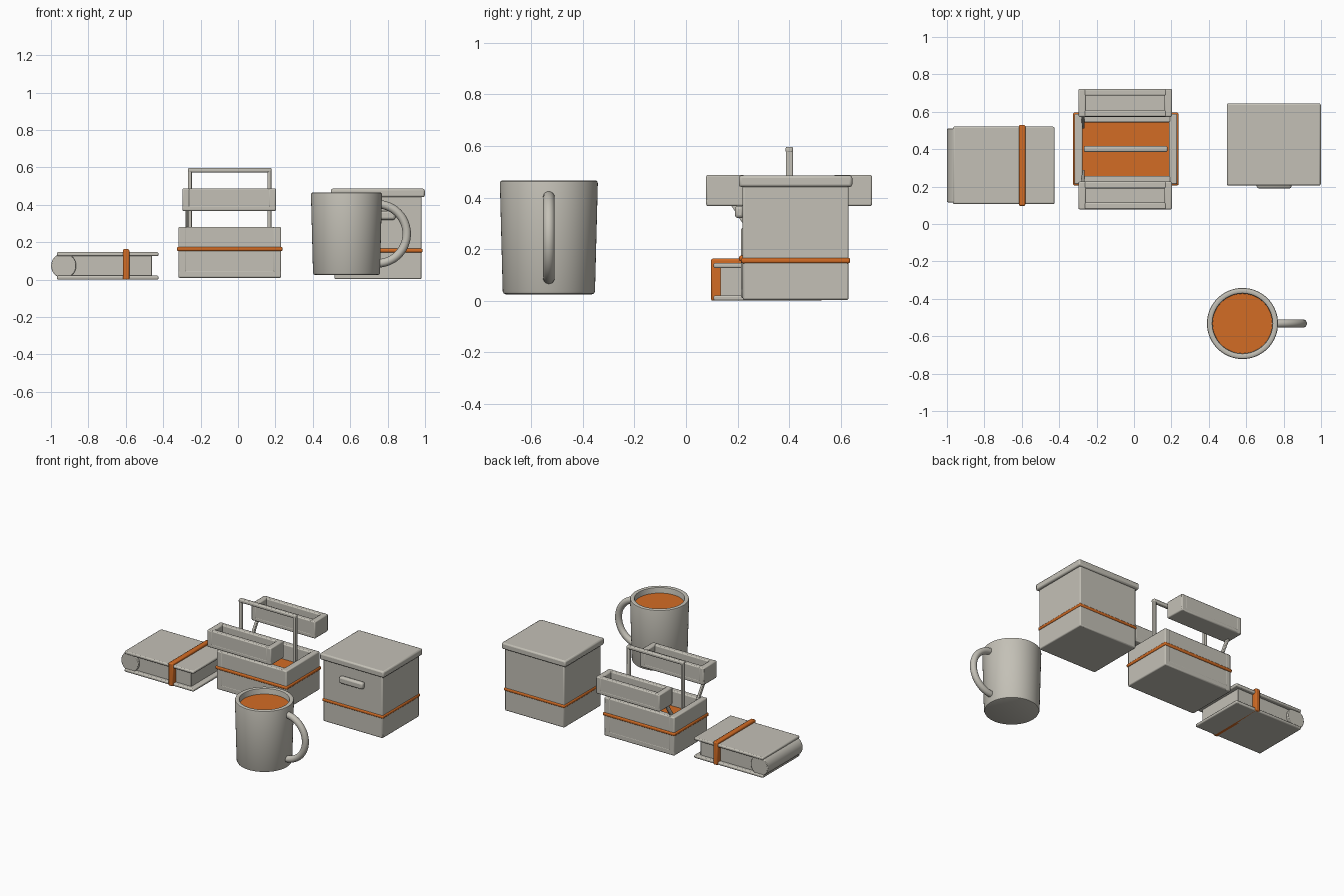
import bpy, bmesh, math
from mathutils import Matrix, Vector

if "Cube" in bpy.data.objects:
    bpy.data.objects.remove(bpy.data.objects["Cube"])


def material(name, rgb):
    m = bpy.data.materials.new(name)
    m.diffuse_color = (*rgb, 1)
    m.use_nodes = True
    m.node_tree.nodes["Principled BSDF"].inputs["Base Color"].default_value = m.diffuse_color
    return m


GREY = material("warm grey", (0.55, 0.53, 0.47))
ORANGE = material("orange", (0.65, 0.15, 0.018))


def finish(name, bm, mat, bevel=0.0):
    bmesh.ops.recalc_face_normals(bm, faces=bm.faces[:])
    me = bpy.data.meshes.new(name)
    bm.to_mesh(me)
    bm.free()
    me.materials.append(mat)
    ob = bpy.data.objects.new(name, me)
    bpy.context.collection.objects.link(ob)
    if bevel:
        mod = ob.modifiers.new("soft edges", 'BEVEL')
        mod.width, mod.segments, mod.limit_method = bevel, 2, 'ANGLE'
    bpy.ops.object.select_all(action='DESELECT')
    ob.select_set(True)
    bpy.context.view_layer.objects.active = ob
    bpy.ops.object.shade_smooth_by_angle(angle=math.radians(35))
    return ob


def box(name, x, y, z, mat=GREY, bevel=0.007):
    """Box from (min, max) ranges on each axis."""
    bm = bmesh.new()
    bmesh.ops.create_cube(bm, size=1)
    for v in bm.verts:
        v.co = [r[0] + (c + 0.5) * (r[1] - r[0]) for c, r in zip(v.co, (x, y, z))]
    return finish(name, bm, mat, bevel)


def lathe(name, profile, centre, mat, steps=64):
    """Spin an (r, z) profile round the vertical axis."""
    bm = bmesh.new()
    vs = [bm.verts.new((r, 0, z)) for r, z in profile]
    es = [bm.edges.new(p) for p in zip(vs, vs[1:])]
    bmesh.ops.spin(bm, geom=vs + es, cent=(0, 0, 0), axis=(0, 0, 1),
                   angle=math.tau, steps=steps, use_duplicate=False)
    bmesh.ops.remove_doubles(bm, verts=bm.verts[:], dist=1e-5)
    bmesh.ops.translate(bm, verts=bm.verts[:], vec=centre)
    return finish(name, bm, mat)


def open_box(name, x, y, z, tx, ty, floor):
    """Open container: floor, two ends, two long walls."""
    box(name + "_floor", x, y, (z[0], z[0] + floor))
    box(name + "_left_end", (x[0], x[0] + tx), y, z)
    box(name + "_right_end", (x[1] - tx, x[1]), y, z)
    inner = (x[0] + tx - 0.01, x[1] - tx + 0.01)
    box(name + "_front_wall", inner, (y[0] + 0.001, y[0] + ty), z)
    box(name + "_back_wall", inner, (y[1] - ty, y[1] - 0.001), z)


# Book
box("book_bottom_cover", (-0.968, -0.425), (0.107, 0.52), (0.0, 0.021))
box("book_top_cover", (-0.968, -0.425), (0.107, 0.52), (0.126, 0.147))
box("book_pages", (-0.93, -0.46), (0.133, 0.494), (0.018, 0.13), bevel=0.003)
bm = bmesh.new()
bmesh.ops.create_cone(bm, cap_ends=True, segments=48, radius1=0.067, radius2=0.067, depth=0.395,
                      matrix=Matrix.Translation((-0.932, 0.3135, 0.074)) @ Matrix.Rotation(math.pi / 2, 4, 'X'))
finish("book_spine", bm, GREY, 0.004)
box("book_strap", (-0.616, -0.581), (0.097, 0.529), (-0.0, 0.163), ORANGE)

# Toolbox body with its band
open_box("toolbox", (-0.319, 0.231), (0.213, 0.588), (0.01, 0.282), 0.044, 0.044, 0.04)
box("toolbox_band", (-0.326, 0.238), (0.206, 0.595), (0.153, 0.175), ORANGE)

# Toolbox handle
for side, px in (("left", -0.257), ("right", 0.168)):
    box(f"toolbox_{side}_post", (px - 0.01, px + 0.01), (0.387, 0.415), (0.04, 0.59), bevel=0.005)
box("toolbox_grip", (-0.268, 0.179), (0.386, 0.416), (0.573, 0.597))

# Raised trays and their slanted arms, mirrored about y = 0.4
for side, s in (("front", -1), ("back", 1)):
    ys = sorted((0.4 + s * 0.173, 0.4 + s * 0.322))
    open_box(f"{side}_tray", (-0.297, 0.203), ys, (0.367, 0.488), 0.04, 0.036, 0.03)
    a, b = Vector((-0.272, 0.4 + s * 0.22, 0.385)), Vector((-0.272, 0.4 + s * 0.12, 0.23))
    d = b - a
    bm = bmesh.new()
    bmesh.ops.create_cube(bm, size=1, matrix=Matrix.Translation((a + b) / 2)
                          @ Matrix.Rotation(math.atan2(-d.y, d.z), 4, 'X')
                          @ Matrix.Diagonal((0.016, 0.025, d.length, 1)))
    finish(f"{side}_tray_arm", bm, GREY, 0.004)

# Storage box
box("storage_box_body", (0.515, 0.981), (0.22, 0.631), (0.003, 0.45))
box("storage_box_lid", (0.496, 0.999), (0.205, 0.645), (0.441, 0.486), bevel=0.01)
box("storage_box_band", (0.509, 0.987), (0.214, 0.637), (0.145, 0.166), ORANGE)
box("storage_box_pull", (0.656, 0.842), (0.19, 0.225), (0.32, 0.368), bevel=0.012)

# Mug
MUG = (0.58, -0.532, 0)
lathe("mug_body", [(0, 0.025), (0.168, 0.025), (0.175, 0.028), (0.179, 0.036),
                   (0.19, 0.456), (0.188, 0.463), (0.183, 0.466), (0.167, 0.466),
                   (0.162, 0.463), (0.16, 0.456), (0.152, 0.06), (0, 0.06)], MUG, GREY)
lathe("mug_drink", [(0, 0.425), (0.16, 0.425), (0.16, 0.405), (0, 0.405)], MUG, ORANGE)

# Mug handle: circle swept round an arc
bm = bmesh.new()
ring = bmesh.ops.create_circle(bm, segments=20, radius=0.0225, cap_ends=False)["verts"]
arc = math.radians(97)
bmesh.ops.translate(bm, verts=ring, vec=(0.158, 0, 0))
bmesh.ops.rotate(bm, verts=ring, cent=(0, 0, 0), matrix=Matrix.Rotation(math.pi / 2, 3, 'X'))
# ring now stands in the x-z plane; turn it to cross the arc
bmesh.ops.rotate(bm, verts=ring, cent=(0.158, 0, 0), matrix=Matrix.Rotation(math.pi / 2, 3, 'X'))
bmesh.ops.rotate(bm, verts=ring, cent=(0, 0, 0), matrix=Matrix.Rotation(-arc, 3, 'Y'))
bmesh.ops.spin(bm, geom=ring + bm.edges[:], cent=(0, 0, 0), axis=(0, 1, 0),
               angle=2 * arc, steps=40, use_duplicate=False)
bmesh.ops.translate(bm, verts=bm.verts[:], vec=(0.744, -0.532, 0.245))
finish("mug_handle", bm, GREY)
